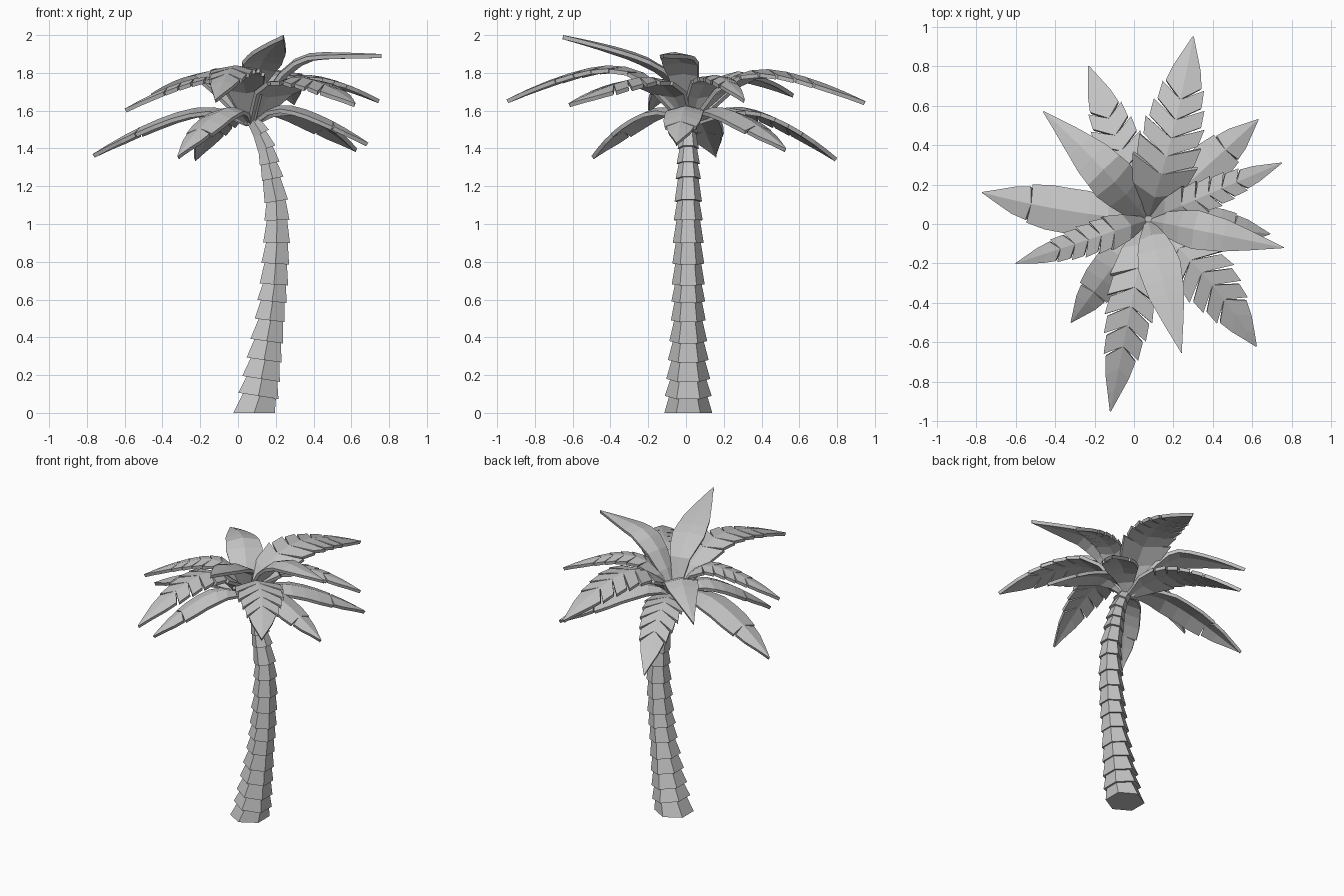
import bpy
import bmesh
import math
from mathutils import Vector

cube = bpy.data.objects.get("Cube")
if cube:
    bpy.data.objects.remove(cube, do_unlink=True)

grey = bpy.data.materials.new("plain_grey")
grey.use_nodes = True
grey.diffuse_color = (0.55, 0.55, 0.55, 1)
grey.node_tree.nodes["Principled BSDF"].inputs["Base Color"].default_value = grey.diffuse_color

UP = Vector((0, 0, 1))
CROWN = Vector((0.07, 0.02, 1.54))


def make_object(name, bm):
    mesh = bpy.data.meshes.new(name)
    bm.to_mesh(mesh)
    bm.free()
    mesh.materials.append(grey)
    obj = bpy.data.objects.new(name, mesh)
    bpy.context.collection.objects.link(obj)
    return obj


def interpolate(table, t):
    for (a, va), (b, vb) in zip(table, table[1:]):
        if t <= b:
            return va + (vb - va) * (t - a) / (b - a)
    return table[-1][1]


# Trunk: overlapping six-sided collars along a bent path
BEND = [(0, 0.085), (0.09, 0.108), (0.28, 0.138), (0.49, 0.168), (0.68, 0.19),
        (0.9, 0.204), (1.02, 0.206), (1.12, 0.203), (1.24, 0.184), (1.4, 0.152),
        (1.48, 0.124), (1.56, 0.085)]
GIRTH = [(0, 0.127), (0.09, 0.124), (0.28, 0.108), (0.49, 0.092), (0.9, 0.082),
         (1.24, 0.067), (1.4, 0.056), (1.56, 0.045)]
LEVELS = [0, 0.09, 0.18, 0.28, 0.38, 0.49, 0.59, 0.68, 0.79, 0.9,
          1.02, 1.12, 1.24, 1.32, 1.4, 1.48, 1.56]


def hexagon(bm, x, z, radius, tilt):
    ring = []
    for i in range(6):
        a = math.radians(30 + 60 * i)
        across = radius * math.cos(a)
        ring.append(bm.verts.new((x + across * math.cos(tilt), 0.012 + radius * math.sin(a),
                                  z - across * math.sin(tilt))))
    return ring


bm = bmesh.new()
for z0, z1 in zip(LEVELS, LEVELS[1:]):
    x0, x1 = interpolate(BEND, z0), interpolate(BEND, z1)
    tilt = math.atan2(x1 - x0, z1 - z0)
    lower = hexagon(bm, x0, z0, interpolate(GIRTH, z0), tilt if z0 else 0)
    upper = hexagon(bm, x0 + 1.4 * (x1 - x0), z1 + 0.005, interpolate(GIRTH, z1) * 0.8, tilt)
    bm.faces.new(lower[::-1])
    bm.faces.new(upper)
    for i in range(6):
        j = (i + 1) % 6
        bm.faces.new((lower[i], lower[j], upper[j], upper[i]))
make_object("trunk", bm)

# Frond styles: cuts along the blade, width profile, sweep of the cuts, roof slope
BROAD = ([0, 0.7, 1],
         [(0, 0.15), (0.15, 0.6), (0.35, 1), (0.6, 1), (0.75, 0.82), (1, 0.02)], 0.2, 0.25)
POINTED = ([0, 1],
           [(0, 0.15), (0.13, 0.7), (0.32, 1), (0.55, 0.84), (0.75, 0.5), (1, 0.02)], 0, 0.2)
SPLIT = ([0, 0.25, 0.35, 0.45, 0.55, 0.66, 1],
         [(0, 0.2), (0.12, 0.7), (0.3, 1), (0.55, 0.9), (0.75, 0.62), (1, 0.02)], 0.5, 0.15)


def frond(name, tip, peak, crest, half, style, bow=0, rise=2.5):
    cuts, profile, sweep, slope = style
    tip = Vector(tip)
    flat = Vector((tip.x - CROWN.x, tip.y - CROWN.y, 0))
    side = flat.cross(UP).normalized()
    sweep *= 4 * half / flat.length

    def midrib(t):
        if t < crest:
            z = CROWN.z + (peak - CROWN.z) * (1 - (1 - t / crest) ** rise)
        else:
            power = 1.5 if tip.z < peak else 0.6
            z = peak + (tip.z - peak) * ((t - crest) / (1 - crest)) ** power
        spot = CROWN + flat * t + side * (4 * bow * t * (1 - t))
        return Vector((spot.x, spot.y, z))

    def edge(t, sign, shrink, delay):
        s = min(1, t + sweep * t * (1 - t) + delay)
        ahead = midrib(min(1, s + 0.02)) - midrib(max(0, s - 0.02))
        normal = side.cross(ahead).normalized()
        width = half * interpolate(profile, s) * shrink
        return midrib(s) + side * (sign * width) - normal * (slope * width)

    bm = bmesh.new()
    for k, (a, b) in enumerate(zip(cuts, cuts[1:])):
        steps = max(1, round((b - a) / 0.11))
        rows = []
        for i in range(steps + 1):
            t = a + (b - a) * i / steps
            notched = i == 0 and k > 0
            shrink, delay = (0.88, 0.008) if notched else (1, 0)
            points = (edge(t, -1, shrink, delay), midrib(t), edge(t, 1, shrink, delay))
            rows.append([bm.verts.new(p) for p in points])
        for p, q in zip(rows, rows[1:]):
            for c in (0, 1):
                bm.faces.new((p[c], p[c + 1], q[c + 1], q[c]))
    obj = make_object(name, bm)
    shell = obj.modifiers.new("thickness", "SOLIDIFY")
    shell.thickness = 0.022
    shell.offset = -1


# name, tip, highest point, where it crests, half width, style, sideways bow, steepness
FRONDS = [
    ("back_frond", (0.3, 0.95, 1.65), 1.82, 0.45, 0.17, SPLIT, 0.015),
    ("back_left_low_frond", (0.63, 0.53, 1.4), 1.62, 0.3, 0.11, BROAD),
    ("left_split_frond", (0.75, 0.31, 1.66), 1.79, 0.45, 0.09, SPLIT),
    ("left_low_frond", (0.69, -0.05, 1.43), 1.63, 0.3, 0.1, BROAD),
    ("left_high_frond", (0.76, -0.12, 1.9), 1.91, 0.55, 0.1, POINTED),
    ("front_left_frond", (0.62, -0.62, 1.64), 1.78, 0.4, 0.165, SPLIT, -0.035),
    ("front_high_frond", (0.24, -0.65, 2.0), 1.84, 0.25, 0.11, POINTED),
    ("front_frond", (-0.12, -0.95, 1.66), 1.84, 0.45, 0.135, SPLIT),
    ("front_right_low_frond", (-0.32, -0.5, 1.36), 1.62, 0.3, 0.1, BROAD),
    ("right_split_frond", (-0.6, -0.2, 1.61), 1.78, 0.35, 0.09, SPLIT),
    ("right_low_frond", (-0.77, 0.16, 1.37), 1.62, 0.3, 0.115, BROAD, -0.02),
    ("back_right_frond", (-0.46, 0.57, 1.69), 1.81, 0.42, 0.12, POINTED, 0.015, 1.4),
    ("back_right_low_frond", (-0.23, 0.8, 1.35), 1.62, 0.35, 0.14, SPLIT),
]
for spec in FRONDS:
    frond(*spec)
